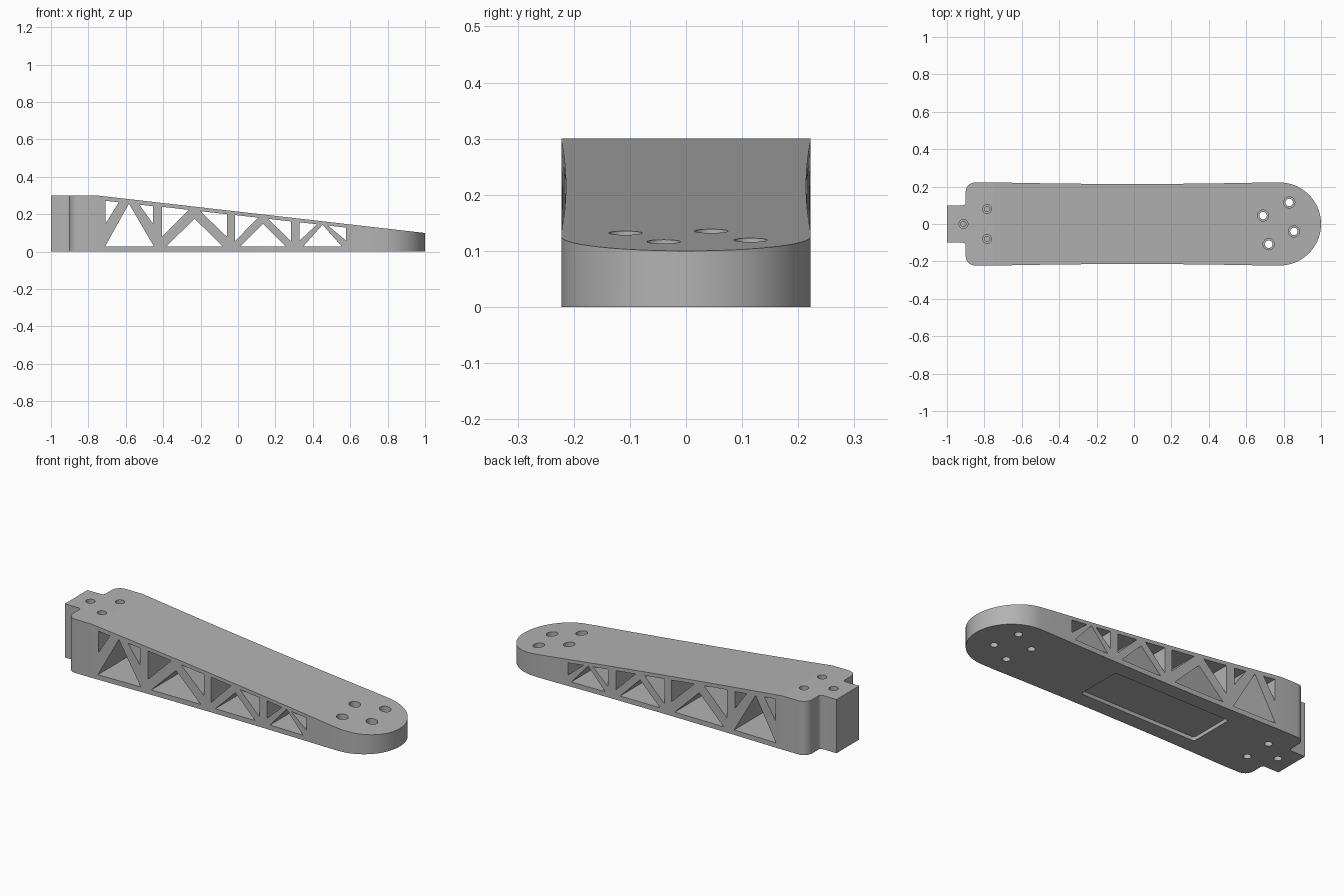
import bpy, bmesh, math
from mathutils import Vector

if "Cube" in bpy.data.objects:
    bpy.data.objects.remove(bpy.data.objects["Cube"])

grey = bpy.data.materials.new("plain grey")
grey.diffuse_color = (0.45, 0.45, 0.45, 1)
grey.use_nodes = True
grey.node_tree.nodes["Principled BSDF"].inputs["Base Color"].default_value = grey.diffuse_color


def prism(name, pts, axis, lo, hi):
    """Extrude a closed 2D outline along z (points x, y) or y (points x, z)."""
    bm = bmesh.new()
    place = (lambda p, t: (p[0], p[1], t)) if axis == "z" else (lambda p, t: (p[0], t, p[1]))
    a = [bm.verts.new(place(p, lo)) for p in pts]
    b = [bm.verts.new(place(p, hi)) for p in pts]
    n = len(pts)
    bm.faces.new(a)
    bm.faces.new(b)
    for i in range(n):
        bm.faces.new((a[i], a[(i + 1) % n], b[(i + 1) % n], b[i]))
    bmesh.ops.recalc_face_normals(bm, faces=bm.faces)
    me = bpy.data.meshes.new(name)
    bm.to_mesh(me)
    bm.free()
    me.materials.append(grey)
    ob = bpy.data.objects.new(name, me)
    bpy.context.collection.objects.link(ob)
    return ob


def arc(cx, cy, r, a0, a1, n):
    return [(cx + r * math.cos(math.radians(a0 + (a1 - a0) * i / n)),
             cy + r * math.sin(math.radians(a0 + (a1 - a0) * i / n))) for i in range(n + 1)]


def apply_boolean(target, cutter, mode="DIFFERENCE"):
    m = target.modifiers.new("cut", "BOOLEAN")
    m.operation, m.object, m.solver = mode, cutter, "EXACT"
    bpy.context.view_layer.objects.active = target
    bpy.ops.object.modifier_apply(modifier=m.name)
    bpy.data.objects.remove(cutter)


# Plan outline: end tongue, rounded shoulder, slightly waisted side, round tip
W, TIP = 0.222, 0.778
half = [(-1, 0.1)]
half += arc(-0.915, 0.115, 0.015, 270, 360, 4)
half += arc(-0.85, W - 0.05, 0.05, 180, 90, 8)
x0, x1 = -0.72, 0.70
for i in range(17):
    t = i / 16
    half.append((x0 + (x1 - x0) * t, W - 0.008 * (1 - (2 * t - 1) ** 2)))
half += arc(TIP, 0, W, 90, 0, 24)
outline = half + [(x, -y) for x, y in reversed(half[:-1])]
arm = prism("arm", outline, "z", 0, 0.3)

# Sloping top
apply_boolean(arm, prism("slope_cutter", [(-0.75, 0.3), (1.2, 0.0771), (1.2, 0.5), (-0.75, 0.5)],
                         "y", -0.5, 0.5))

# Truss windows: (left, right, base left, base right, apex x, apex z,
#  corner gap, top of left edge, foot of side windows)
cells = [
    (-0.708, -0.455, -0.711, -0.449, -0.583, 0.257, 0.055, 0.272, 0.15),
    (-0.406, -0.060, -0.385, -0.080, -0.232, 0.176, 0.030, 0.240, 0.08),
    (-0.016, 0.283, 0.010, 0.257, 0.134, 0.150, 0.027, 0.196, 0.056),
    (0.330, 0.577, 0.348, 0.556, 0.452, 0.144, 0.029, 0.157, 0.06),
]
for l, r, bl, br, ax, az, gap, top, foot in cells:
    zt = lambda x: top - 0.1143 * (x - l)
    windows = [
        [(bl, 0.027), (br, 0.027), (ax, az)],
        [(l, foot), (ax - gap, zt(ax - gap)), (l, zt(l))],
        [(r, foot), (r, zt(r)), (ax + gap, zt(ax + gap))],
    ]
    for w in windows:
        apply_boolean(arm, prism("window_cutter", w, "y", -0.5, 0.5))


def bore(x, y, r, lo, hi):
    apply_boolean(arm, prism("bore_cutter", arc(x, y, r, 0, 345, 23), "z", lo, hi))


# Screw holes through the tip, with wider seats on top
for x, y in ((0.69, 0.045), (0.83, 0.115), (0.855, -0.04), (0.72, -0.108)):
    bore(x, y, 0.02, -0.1, 0.4)
    bore(x, y, 0.03, 0.06, 0.4)

# Blind stepped holes at the tongue end, above and below
for x, y in ((-0.912, 0), (-0.785, 0.08), (-0.785, -0.08)):
    bore(x, y, 0.024, 0.25, 0.4)
    bore(x, y, 0.014, 0.18, 0.26)
    bore(x, y, 0.02, -0.1, 0.1)

# Shallow pocket underneath
pocket = (arc(0.212, 0.115, 0.015, 0, 90, 4) + arc(-0.475, 0.115, 0.015, 90, 180, 4)
          + arc(-0.475, -0.115, 0.015, 180, 270, 4) + arc(0.212, -0.115, 0.015, 270, 360, 4))
apply_boolean(arm, prism("pocket_cutter", pocket, "z", -0.1, 0.02))

# Smooth curved walls, keep the top and bottom flat
bpy.ops.object.select_all(action="DESELECT")
arm.select_set(True)
bpy.context.view_layer.objects.active = arm
bpy.ops.object.shade_smooth_by_angle(angle=math.radians(20))
for p in arm.data.polygons:
    if abs(p.normal.z) > 0.5:
        p.use_smooth = False
